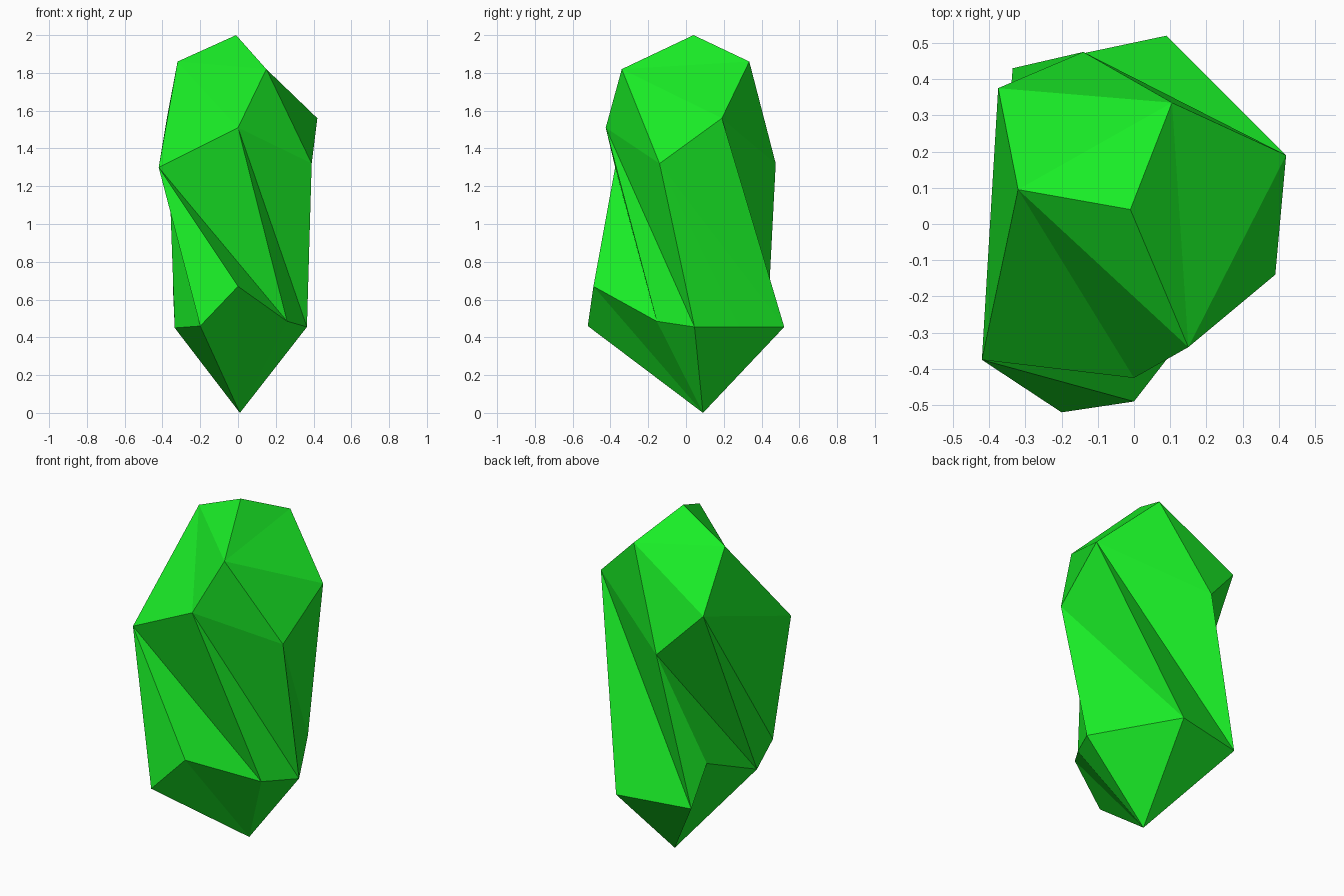
import bpy, bmesh

if "Cube" in bpy.data.objects:
    bpy.data.objects.remove(bpy.data.objects["Cube"])

# Irregular faceted crystal: a jittered, twisted 20-corner solid.
# Each ring holds three corners, one per sector around the z axis.
tip_top, tip_bottom = (-0.01, 0.04, 2.0), (0.01, 0.09, 0.0)
shoulder = [(0.15, -0.34, 1.82), (0.105, 0.335, 1.86), (-0.32, 0.095, 1.86)]
upper_a = [(-0.42, -0.375, 1.30), (0.39, -0.14, 1.32), (-0.14, 0.475, 1.32)]
upper_b = [(0.0, -0.425, 1.51), (0.42, 0.19, 1.56), (-0.375, 0.375, 1.57)]
lower_c = [(-0.20, -0.52, 0.46), (0.365, 0.045, 0.455), (-0.335, 0.43, 0.45)]
lower_d = [(0.0, -0.49, 0.67), (0.228, 0.283, 0.455), (-0.345, 0.30, 0.67)]
lower_e = [(0.26, -0.155, 0.485), (0.09, 0.52, 0.455), (-0.335, -0.18, 0.45)]

bm = bmesh.new()
T, B = bm.verts.new(tip_top), bm.verts.new(tip_bottom)
S, A, J, C, D, E = ([bm.verts.new(p) for p in ring] for ring in
                    (shoulder, upper_a, upper_b, lower_c, lower_d, lower_e))

# Facets, repeated for the three sectors
for i in range(3):
    n, p = (i + 1) % 3, (i - 1) % 3
    s, sp, a, an, j = S[i], S[p], A[i], A[n], J[i]
    c, cn, d, e = C[i], C[n], D[i], E[i]
    for tri in ((T, sp, s), (sp, j, s), (sp, a, j),      # crown
                (s, j, an), (j, cn, an), (j, e, cn),     # twisted sides
                (a, e, j), (a, d, e), (a, c, d),
                (B, d, c), (B, e, d), (B, cn, e)):       # pointed base
        bm.faces.new(tri)
bmesh.ops.recalc_face_normals(bm, faces=bm.faces[:])

mesh = bpy.data.meshes.new("crystal")
bm.to_mesh(mesh)
bm.free()
crystal = bpy.data.objects.new("crystal", mesh)
bpy.context.collection.objects.link(crystal)

# Green material
green = bpy.data.materials.new("green")
green.diffuse_color = (0.01, 0.85, 0.02, 1.0)
green.use_nodes = True
green.node_tree.nodes["Principled BSDF"].inputs["Base Color"].default_value = green.diffuse_color
mesh.materials.append(green)
